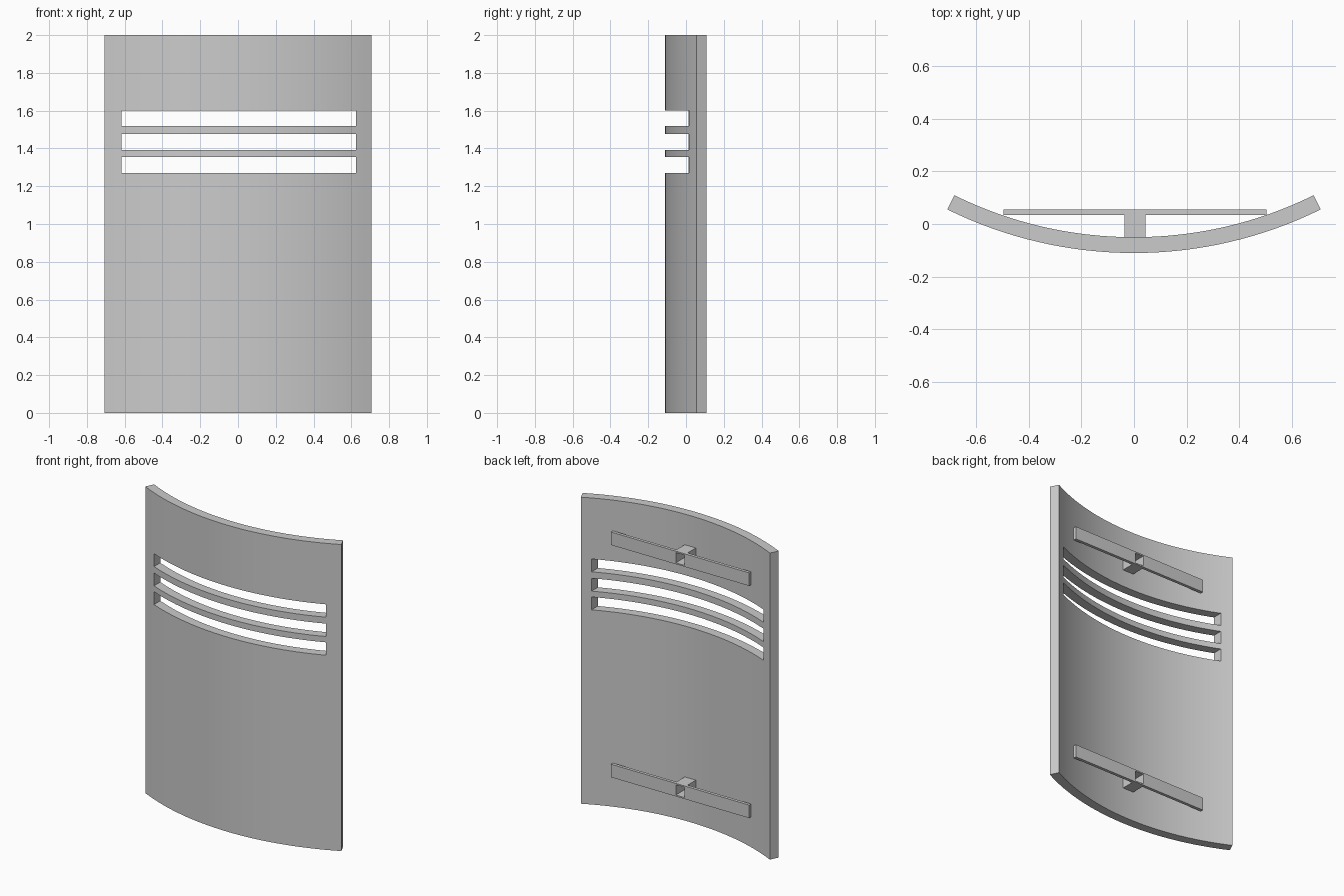
import bpy
import bmesh
from math import asin, sin, cos, radians

if "Cube" in bpy.data.objects:
    bpy.data.objects.remove(bpy.data.objects["Cube"], do_unlink=True)

# Single grey finish
grey = bpy.data.materials.new("plain grey")
grey.use_nodes = True
colour = (0.6, 0.6, 0.6, 1)
grey.diffuse_color = colour
grey.node_tree.nodes["Principled BSDF"].inputs["Base Color"].default_value = colour

OUTER, INNER, CENTRE_Y = 1.6, 1.54, 1.49
HALF_ANGLE = asin(0.708 / OUTER)
SEGMENTS = 32
MID = 0.004


def make_object(name, bm):
    bmesh.ops.recalc_face_normals(bm, faces=bm.faces)
    mesh = bpy.data.meshes.new(name)
    bm.to_mesh(mesh)
    bm.free()
    mesh.materials.append(grey)
    obj = bpy.data.objects.new(name, mesh)
    bpy.context.collection.objects.link(obj)
    return obj


def box(name, low, high):
    bm = bmesh.new()
    bmesh.ops.create_cube(bm, size=1)
    for v in bm.verts:
        v.co = [(a + b) / 2 + c * (b - a) for a, b, c in zip(low, high, v.co)]
    return make_object(name, bm)


def activate(obj):
    bpy.ops.object.select_all(action='DESELECT')
    obj.select_set(True)
    bpy.context.view_layer.objects.active = obj


def cut(obj, cutter):
    activate(obj)
    mod = obj.modifiers.new("cut", 'BOOLEAN')
    mod.operation = 'DIFFERENCE'
    mod.solver = 'EXACT'
    mod.object = cutter
    bpy.ops.object.modifier_apply(modifier=mod.name)
    bpy.data.objects.remove(cutter, do_unlink=True)


# Curved panel: arc-shaped profile extruded upwards
angles = [HALF_ANGLE * (2 * i / SEGMENTS - 1) for i in range(SEGMENTS + 1)]
profile = [(OUTER * sin(a), CENTRE_Y - OUTER * cos(a)) for a in angles]
profile += [(INNER * sin(a), CENTRE_Y - INNER * cos(a)) for a in reversed(angles)]
bm = bmesh.new()
base = bm.faces.new([bm.verts.new((x, y, 0)) for x, y in profile])
top = bmesh.ops.extrude_face_region(bm, geom=[base], use_keep_orig=True)["geom"]
bmesh.ops.translate(bm, vec=(0, 0, 2),
                    verts=[g for g in top if isinstance(g, bmesh.types.BMVert)])
panel = make_object("curved_panel", bm)

# Three viewing slots
for z in (1.27, 1.392, 1.518):
    cut(panel, box("slot_cutter", (MID - 0.62, -0.5, z), (MID + 0.62, 0.5, z + 0.084)))
activate(panel)
bpy.ops.object.shade_smooth_by_angle(angle=radians(30))

# Rear straps, each on a hollow square post
for label, z in (("lower", 0.2), ("upper", 1.715)):
    h = 0.085
    strap = box(label + "_strap", (MID - 0.499, 0.035, z), (MID + 0.499, 0.055, z + h))
    post = box(label + "_post", (MID - 0.04, -0.055, z), (MID + 0.04, 0.035, z + h))
    for part in (strap, post):
        cut(part, box("socket_cutter", (MID - 0.031, -0.2, z + 0.009),
                      (MID + 0.031, 0.2, z + h - 0.009)))
